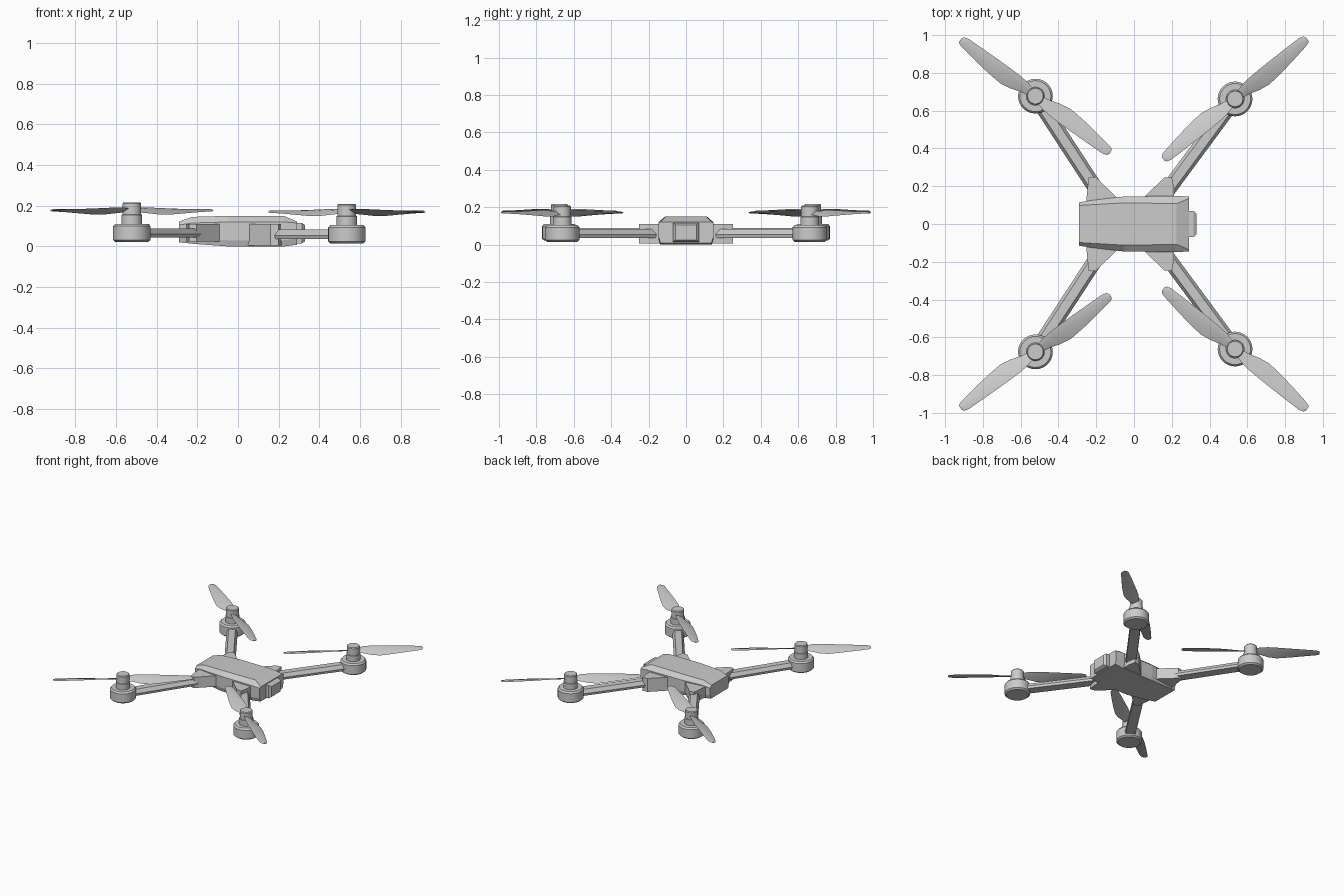
import bpy, bmesh
from math import sin, cos, tan, radians, pi
from mathutils import Vector

if "Cube" in bpy.data.objects:
    bpy.data.objects.remove(bpy.data.objects["Cube"])


def finish(bm, name, smooth=False):
    bmesh.ops.recalc_face_normals(bm, faces=bm.faces)
    me = bpy.data.meshes.new(name)
    bm.to_mesh(me)
    bm.free()
    ob = bpy.data.objects.new(name, me)
    bpy.context.collection.objects.link(ob)
    if smooth:
        bpy.ops.object.select_all(action='DESELECT')
        ob.select_set(True)
        bpy.context.view_layer.objects.active = ob
        bpy.ops.object.shade_smooth_by_angle(angle=radians(35))
    return ob


def loft(bm, rings):
    """Skin closed rings of equal point count and cap both ends."""
    vs = [[bm.verts.new(p) for p in r] for r in rings]
    n = len(vs[0])
    for a, b in zip(vs, vs[1:]):
        for i in range(n):
            j = (i + 1) % n
            bm.faces.new((a[i], a[j], b[j], b[i]))
    bm.faces.new(vs[0])
    bm.faces.new(vs[-1])


# Body: cross-sections along x (x, bottom, shoulder z, half width, roof half width, roof z)
bm = bmesh.new()
sections = [(-0.29, 0.02, 0.105, 0.115, 0.098, 0.122),
            (-0.225, 0.013, 0.115, 0.125, 0.102, 0.145),
            (-0.05, 0.0, 0.12, 0.146, 0.112, 0.15),
            (0.225, 0.0, 0.12, 0.148, 0.108, 0.15),
            (0.29, 0.008, 0.115, 0.146, 0.135, 0.122)]
loft(bm, [[(x, -w * 0.93, b), (x, w * 0.93, b), (x, w, b + 0.03), (x, w, s),
           (x, r, t), (x, -r, t), (x, -w, s), (x, -w, b + 0.03)]
          for x, b, s, w, r, t in sections])
finish(bm, "body")

# Camera block on the nose
bm = bmesh.new()
loft(bm, [[(x, -w, 0.065 - h), (x, w, 0.065 - h), (x, w, 0.065 + h), (x, -w, 0.065 + h)]
          for x, w, h in [(0.25, 0.07, 0.05), (0.315, 0.07, 0.05), (0.33, 0.055, 0.04)]])
finish(bm, "camera_block")


def bracket(name, outline, sy, z0, z1):
    bm = bmesh.new()
    loft(bm, [[(x, sy * y, z) for x, y in outline] for z in (z0, z1)])
    finish(bm, name)


def arm(name, start, end, sy, z):
    bm = bmesh.new()
    a, b = Vector(start), Vector(end)
    d = (b - a).normalized()
    side = Vector((-d.y, d.x))
    prof = [(-0.036, 0), (0.036, 0), (0.04, 0.018), (0.024, 0.046), (-0.024, 0.046), (-0.04, 0.018)]
    rings = []
    for p in (a, b):
        pts = [(p + side * u, z + h) for u, h in prof]
        rings.append([(q.x, sy * q.y, h) for q, h in pts])
    loft(bm, rings)
    finish(bm, name)


def lathe(name, cx, cy, prof, n=32):
    bm = bmesh.new()
    loft(bm, [[(cx + r * cos(2 * pi * i / n), cy + r * sin(2 * pi * i / n), z)
               for i in range(n)] for r, z in prof])
    finish(bm, name, True)


def propeller(name, cx, cy, z, ang, sx, sy):
    # stations: radius, leading offset, trailing offset, pitch in degrees
    st = [(0.02, 0.022, -0.018, 24), (0.08, 0.034, -0.03, 24), (0.13, 0.038, -0.047, 22),
          (0.19, 0.038, -0.058, 19), (0.28, 0.036, -0.052, 15), (0.38, 0.033, -0.04, 11),
          (0.465, 0.029, -0.028, 8), (0.488, 0.022, -0.022, 7), (0.496, 0.01, -0.012, 7)]
    bm = bmesh.new()
    for turn in (0, pi):
        d = Vector((cos(ang + turn), sin(ang + turn)))
        p = Vector((-d.y, d.x))
        rings = []
        for r, lead, trail, pitch in st:
            ring = []
            mid = lead * 0.6 + trail * 0.4
            for u, t in ((lead, 0), (mid, 0.006), (trail, 0), (mid, -0.003)):
                q = d * r + p * u
                ring.append((cx + sx * q.x, cy + sy * q.y, z + u * tan(radians(pitch)) + t))
            rings.append(ring)
        loft(bm, rings)
    finish(bm, name, True)


rear = [(-0.255, 0.1), (-0.245, 0.2), (-0.24, 0.245), (-0.205, 0.25), (-0.09, 0.14), (-0.09, 0.1)]
front = [(0.05, 0.1), (0.05, 0.14), (0.16, 0.245), (0.2, 0.25), (0.21, 0.2), (0.215, 0.1)]

# Four arms, mirrored across the long axis
for sy, side in ((1, "left"), (-1, "right")):
    for sx, end, outline, hub, inner, ang, lift, z0 in (
            (-1, "rear", rear, (-0.522, 0.677), (-0.165, 0.13), 37, 0.005, 0.025),
            (1, "front", front, (0.535, 0.662), (0.135, 0.12), 40, -0.002, 0.005)):
        tag = end + "_" + side
        hx, hy = hub[0], hub[1] * sy
        bracket(tag + "_bracket", outline, sy, z0, 0.11)
        arm(tag + "_arm", inner, hub, sy, 0.038 + lift)
        lathe(tag + "_motor", hx, hy,
              [(r, z + lift) for r, z in
               [(0.08, 0.016), (0.092, 0.026), (0.092, 0.094), (0.082, 0.106), (0.05, 0.106),
                (0.05, 0.15), (0.046, 0.152), (0.046, 0.205), (0.041, 0.211)]])
        propeller(tag + "_propeller", hx, hy, 0.171 + lift, radians(ang), sx, sy)
